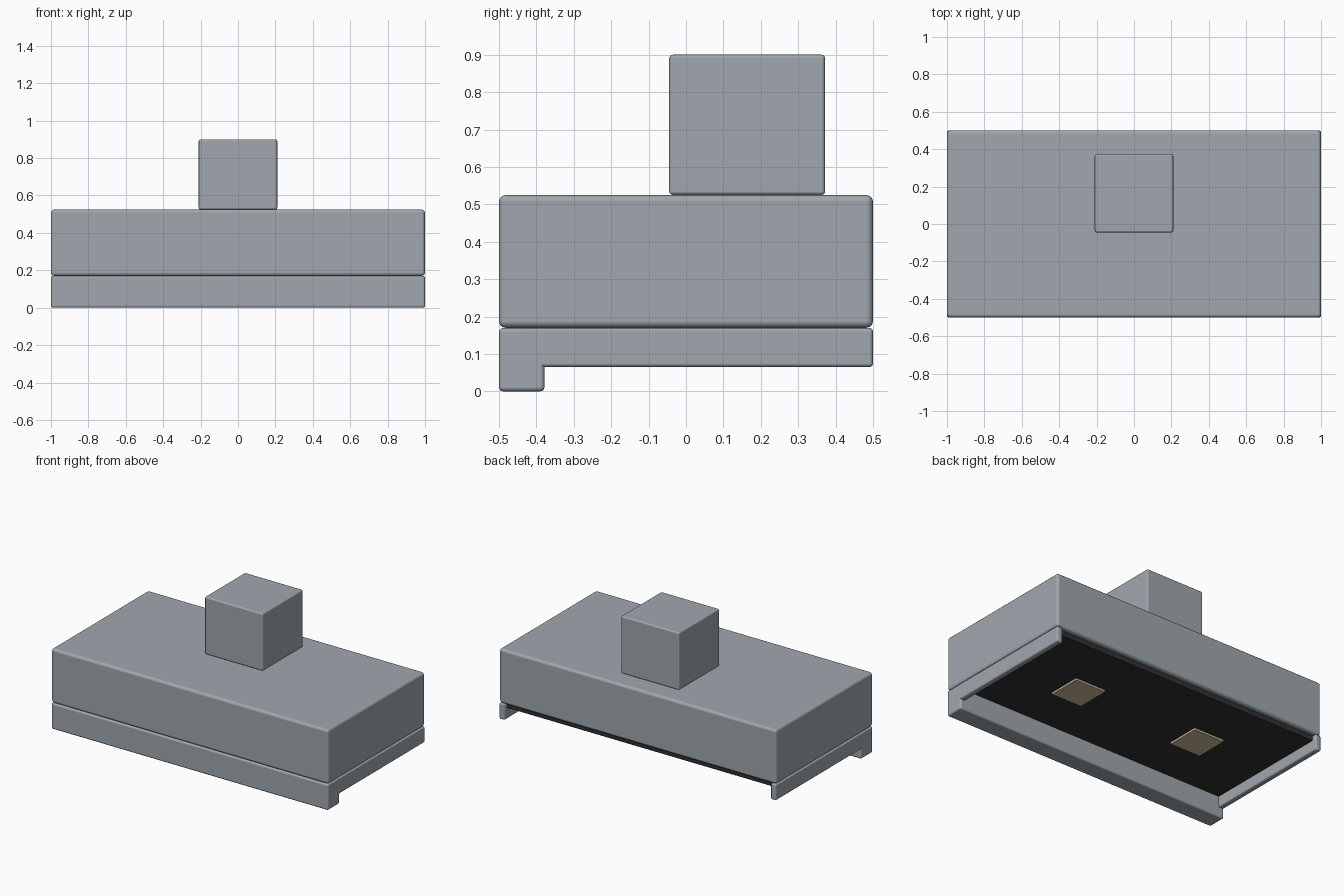
import bpy
import bmesh

old = bpy.data.objects.get("Cube")
if old:
    bpy.data.objects.remove(old, do_unlink=True)


def material(name, rgb):
    mat = bpy.data.materials.new(name)
    mat.use_nodes = True
    colour = (*rgb, 1)
    mat.diffuse_color = colour
    mat.node_tree.nodes["Principled BSDF"].inputs["Base Color"].default_value = colour
    return mat


steel = material("steel_grey", (0.35, 0.39, 0.42))
black = material("filter_black", (0.03, 0.03, 0.033))
glow = material("warm_lamp", (0.62, 0.5, 0.33))


def box(name, x, y, z, mat, radius):
    """Rounded box between the given (low, high) extents."""
    mesh = bpy.data.meshes.new(name)
    bm = bmesh.new()
    bmesh.ops.create_cube(bm, size=1)
    for v in bm.verts:
        v.co = [low + (c + 0.5) * (high - low)
                for c, (low, high) in zip(v.co, (x, y, z))]
    bm.to_mesh(mesh)
    bm.free()
    mesh.materials.append(mat)
    obj = bpy.data.objects.new(name, mesh)
    bpy.context.collection.objects.link(obj)

    bevel = obj.modifiers.new("rounded_edges", "BEVEL")
    bevel.width = radius
    bevel.segments = 3
    bevel.harden_normals = True
    bpy.ops.object.select_all(action="DESELECT")
    obj.select_set(True)
    bpy.context.view_layer.objects.active = obj
    bpy.ops.object.shade_smooth_by_angle()
    return obj


# Main hood and chimney
box("hood_body", (-1, 1), (-0.5, 0.5), (0.17, 0.525), steel, 0.018)
box("chimney", (-0.21, 0.21), (-0.045, 0.372), (0.525, 0.9), steel, 0.01)

# Lower frame: deep front lip and two shallow side rails
box("front_lip", (-1, 1), (-0.5, -0.378), (0, 0.17), steel, 0.012)
for name, side in (("left", 1), ("right", -1)):
    rail_x = sorted((side * 0.96, side))
    box(name + "_side_rail", rail_x, (-0.44, 0.5), (0.065, 0.17), steel, 0.01)

# Underside filter and lamps
box("filter_panel", (-0.97, 0.97), (-0.4, 0.47), (0.135, 0.18), black, 0.003)
for name, side in (("left", 1), ("right", -1)):
    cx = side * 0.45
    box(name + "_lamp", (cx - 0.11, cx + 0.11), (-0.075, 0.145),
        (0.122, 0.14), glow, 0.003)
